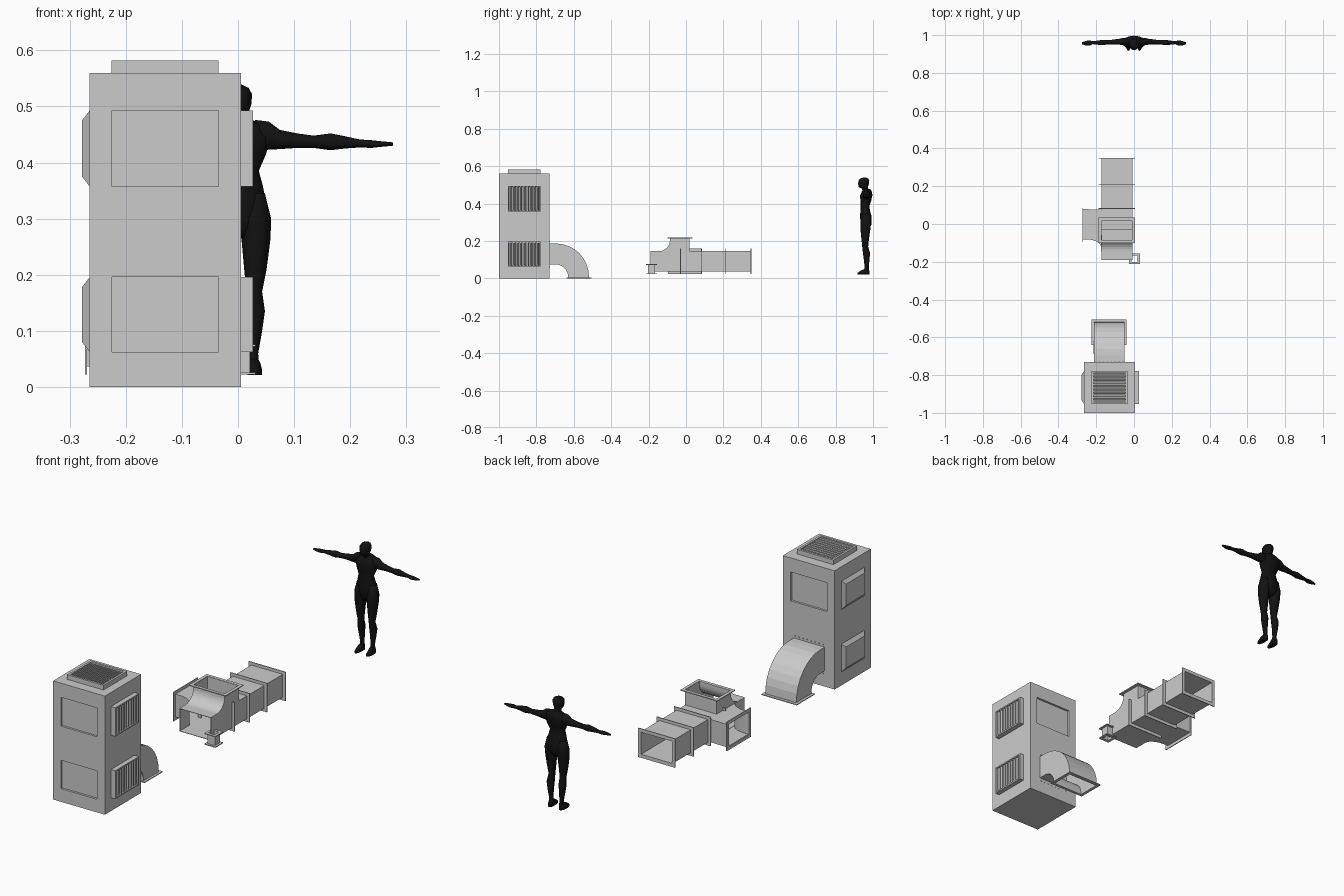
import bpy, bmesh, math
from mathutils import Vector

if "Cube" in bpy.data.objects:
    bpy.data.objects.remove(bpy.data.objects["Cube"])


def finish(name, bm, smooth=False, mat=None):
    bmesh.ops.recalc_face_normals(bm, faces=bm.faces)
    me = bpy.data.meshes.new(name)
    bm.to_mesh(me)
    bm.free()
    ob = bpy.data.objects.new(name, me)
    bpy.context.collection.objects.link(ob)
    if smooth:
        me.shade_smooth()
    if mat:
        me.materials.append(mat)
    return ob


def add_box(bm, x0, x1, y0, y1, z0, z1):
    vs = bmesh.ops.create_cube(bm, size=1)["verts"]
    for v in vs:
        v.co = ((x0 + x1) / 2 + v.co.x * (x1 - x0), (y0 + y1) / 2 + v.co.y * (y1 - y0),
                (z0 + z1) / 2 + v.co.z * (z1 - z0))
    return vs


def add_ring(bm, axis, lo, hi, u0, u1, v0, v1, rim):
    """Rectangular frame whose hole runs along the axis."""
    def loop(d, r):
        out = []
        for u, v in ((u0 + r, v0 + r), (u1 - r, v0 + r), (u1 - r, v1 - r), (u0 + r, v1 - r)):
            c = [u, v]
            c.insert(axis, d)
            out.append(bm.verts.new(c))
        return out
    ls = [loop(lo, 0), loop(hi, 0), loop(hi, rim), loop(lo, rim)]
    for a, b in zip(ls, ls[1:] + ls[:1]):
        for i in range(4):
            j = (i + 1) % 4
            bm.faces.new((a[i], a[j], b[j], b[i]))


def ring(name, *args):
    bm = bmesh.new()
    add_ring(bm, *args)
    return finish(name, bm)


def sheets(name, polys, thick=0.003):
    """Sheet metal made from flat polygons."""
    bm = bmesh.new()
    for p in polys:
        bm.faces.new([bm.verts.new(c) for c in p])
    bmesh.ops.remove_doubles(bm, verts=bm.verts, dist=1e-5)
    ob = finish(name, bm)
    m = ob.modifiers.new("thickness", "SOLIDIFY")
    m.thickness, m.offset = thick, 0
    return ob


def arc(cy, cz, r, a0, a1, n):
    return [(cy + r * math.cos(math.radians(a0 + (a1 - a0) * i / n)),
             cz + r * math.sin(math.radians(a0 + (a1 - a0) * i / n))) for i in range(n + 1)]


def strip(path, x0, x1):
    """Quads spanning x along a y-z path."""
    return [[(x0, *a), (x1, *a), (x1, *b), (x0, *b)] for a, b in zip(path, path[1:])]


# cabinet with recessed panels
LEVELS = ((0.062, 0.196), (0.357, 0.493))
bm = bmesh.new()
add_box(bm, -0.265, 0.005, -1, -0.73, 0, 0.56)
cabinet = finish("cabinet", bm)
bm = bmesh.new()
for z0, z1 in LEVELS:
    add_box(bm, -0.225, -0.035, -1.02, -0.99, z0, z1)
add_box(bm, -0.225, -0.035, -0.74, -0.71, *LEVELS[1])
cutter = finish("panel_cutter", bm)
cutter.hide_render = True
m = cabinet.modifiers.new("recess", "BOOLEAN")
m.operation, m.object, m.solver = "DIFFERENCE", cutter, "EXACT"
bpy.context.view_layer.objects.active = cabinet
bpy.ops.object.modifier_apply(modifier="recess")
bpy.data.objects.remove(cutter)

# side vents with upright slats, and side hoods
Y0, Y1 = -0.953, -0.778
for n, (z0, z1) in enumerate(LEVELS):
    ring(f"side_vent_frame_{n}", 0, 0.004, 0.027, Y0, Y1, z0, z1, 0.006)
    bm = bmesh.new()
    for i in range(9):
        y = Y0 + 0.01 + i * 0.0182
        for v in add_box(bm, 0.004, 0.024, y, y + 0.006, z0 + 0.004, z1 - 0.004):
            v.co.y += 0.007 if v.co.x < 0.01 else 0
    finish(f"side_vent_slats_{n}", bm)
    bm = bmesh.new()
    for v in add_box(bm, -0.278, -0.264, Y0, Y1, z0, z1):
        if v.co.x < -0.27:
            v.co.y += 0.02 if v.co.y < -0.87 else -0.02
            v.co.z += 0.018 if v.co.z < (z0 + z1) / 2 else -0.018
    finish(f"side_hood_{n}", bm)

# top vent
ring("top_vent_frame", 2, 0.559, 0.582, -0.225, -0.035, Y0, Y1, 0.01)
bm = bmesh.new()
for i in range(9):
    y = Y0 + 0.013 + i * 0.0172
    for v in add_box(bm, -0.217, -0.043, y, y + 0.007, 0.559, 0.579):
        v.co.y += 0.006 if v.co.z < 0.57 else 0
finish("top_vent_slats", bm)

# outlet elbow with floor flange and wall rivets
outer = [(-0.73, 0.185)] + arc(-0.695, 0.01, 0.175, 90, 0, 8) + [(-0.52, 0)]
inner = [(-0.73, 0.075)] + arc(-0.695, 0.01, 0.065, 90, 0, 8) + [(-0.63, 0)]
walls = [[(x, *a), (x, *b), (x, *d), (x, *c)] for x in (-0.212, -0.052)
         for a, b, c, d in zip(outer, outer[1:], inner, inner[1:])]
sheets("outlet_elbow", strip(outer, -0.212, -0.052) + strip(inner, -0.212, -0.052) + walls)
ring("elbow_floor_flange", 2, 0, 0.004, -0.225, -0.04, -0.64, -0.505, 0.013)
bm = bmesh.new()
for i in range(8):
    for z in (0.197, 0.06):
        x = -0.205 + i * 0.021
        add_box(bm, x - 0.002, x + 0.002, -0.731, -0.727, z - 0.002, z + 0.002)
finish("wall_rivets", bm)

# branching duct: straight run in y, one branch up, one branch to the left
L, R, B, T = -0.172, -0.01, 0.038, 0.144
curve = arc(-0.145, 0.204, 0.06, -90, 0, 8)
roof = [(-0.19, T)] + curve + [(-0.085, 0.217)]
back = [(0.018, 0.217), (0.018, T), (0.35, T)]
flare = [(-0.25 + 0.08 * math.sin(a), -0.13 + 0.05 * math.cos(a))
         for a in [i * math.pi / 16 for i in range(9)]]
front_edge = [(-0.27, -0.08)] + flare[:-1] + [(L, -0.13)]
rear_edge = [(L, 0.075), (-0.27, 0.078)]
plan = [(x, y, 0) for x, y in front_edge]
polys = strip(roof, L, R) + strip(back, L, R)
# right wall, then left wall around the branch opening
polys.append([(R, -0.19, B)] + [(R, *p) for p in roof + back] + [(R, 0.35, B)])
polys.append([(L, *p) for p in roof + back[:2]])
polys.append([(L, -0.19, B), (L, -0.13, B), (L, -0.13, T), (L, -0.19, T)])
polys.append([(L, 0.075, B), (L, 0.35, B), (L, 0.35, T), (L, 0.075, T)])
# floor and branch plates
polys.append([(L, -0.19, B), (R, -0.19, B), (R, 0.35, B), (L, 0.35, B)])
for z in (B, T):
    polys.append([(x, y, z) for x, y in front_edge + rear_edge])
for edge in (front_edge, rear_edge):
    for a, b in zip(edge, edge[1:]):
        polys.append([(*a, B), (*b, B), (*b, T), (*a, T)])
sheets("branching_duct", polys)

# duct flanges
for n, y in enumerate((-0.03, 0.082, 0.21, 0.348)):
    ring(f"duct_flange_{n}", 1, y - 0.002, y + 0.002, L - 0.015, R + 0.015, 0.022, 0.159, 0.015)
ring("top_branch_flange", 2, 0.214, 0.218, L - 0.015, R + 0.015, -0.1, 0.034, 0.015)
ring("left_branch_flange", 0, -0.273, -0.269, -0.096, 0.085, 0.022, 0.159, 0.015)

# small drain collar at the duct corner
bm = bmesh.new()
add_ring(bm, 2, 0.022, 0.076, -0.017, 0.021, -0.203, -0.165, 0.003)
for z in (0.022, 0.072):
    add_ring(bm, 2, z, z + 0.004, -0.027, 0.031, -0.213, -0.155, 0.01)
finish("drain_collar", bm)

# scale figure
dark = bpy.data.materials.new("near_black")
dark.diffuse_color = (0.006, 0.006, 0.006, 1)
dark.use_nodes = True
dark.node_tree.nodes["Principled BSDF"].inputs["Base Color"].default_value = dark.diffuse_color


def limb(bm, rings, axis, side=1, n=12):
    """Loft of ellipses: (x, y, z, radius_u, radius_v)."""
    loops = []
    for x, y, z, ru, rv in rings:
        lp = []
        for i in range(n):
            a = 2 * math.pi * i / n
            u, v = ru * math.cos(a), rv * math.sin(a)
            d = Vector((u, v, 0)) if axis == "z" else Vector((0, u, v))
            co = Vector((x, y, z)) + d
            co.x *= side
            lp.append(bm.verts.new(co))
        loops.append(lp)
    for a, b in zip(loops, loops[1:]):
        for i in range(n):
            bm.faces.new((a[i], a[(i + 1) % n], b[(i + 1) % n], b[i]))
    bm.faces.new(loops[0])
    bm.faces.new(loops[-1])


bm = bmesh.new()
limb(bm, [(0, .96, .265, .02, .018), (0, .963, .29, .045, .03), (0, .962, .33, .05, .031),
          (0, .958, .36, .044, .026), (0, .957, .385, .037, .023), (0, .961, .415, .05, .029),
          (0, .964, .445, .058, .033), (0, .967, .466, .05, .026), (0, .967, .477, .022, .018)], "z")
finish("figure_torso", bm, True, dark)
bm = bmesh.new()
limb(bm, [(0, .964, .465, .02, .018), (0, .956, .482, .015, .018), (0, .948, .487, .018, .024),
          (0, .949, .505, .024, .029), (0, .951, .522, .025, .029), (0, .953, .533, .019, .022),
          (0, .954, .539, .006, .008)], "z")
finish("figure_head", bm, True, dark)
for s, side in ((-1, "left"), (1, "right")):
    bm = bmesh.new()
    limb(bm, [(.03, .966, .448, .02, .028), (.055, .966, .448, .02, .025), (.075, .965, .441, .016, .017),
              (.105, .964, .439, .013, .013), (.135, .962, .437, .011, .011), (.165, .961, .437, .014, .015),
              (.19, .96, .436, .011, .011), (.218, .96, .434, .008, .007), (.237, .958, .433, .014, .007),
              (.255, .957, .433, .012, .005), (.276, .957, .433, .005, .003)], "x", s)
    finish(f"figure_arm_{side}", bm, True, dark)
    bm = bmesh.new()
    limb(bm, [(.03, .962, .345, .018, .022), (.032, .961, .3, .027, .029), (.032, .959, .265, .026, .027),
              (.031, .958, .21, .02, .02), (.029, .958, .17, .014, .016), (.031, .965, .135, .017, .019),
              (.03, .966, .1, .013, .015), (.027, .966, .06, .009, .011), (.027, .966, .035, .01, .014),
              (.027, .966, .021, .01, .015)], "z", s)
    limb(bm, [(.027, .966, .05, .009, .012), (.029, .958, .042, .011, .022), (.03, .95, .03, .013, .032),
              (.03, .949, .021, .013, .033)], "z", s)
    finish(f"figure_leg_{side}", bm, True, dark)
